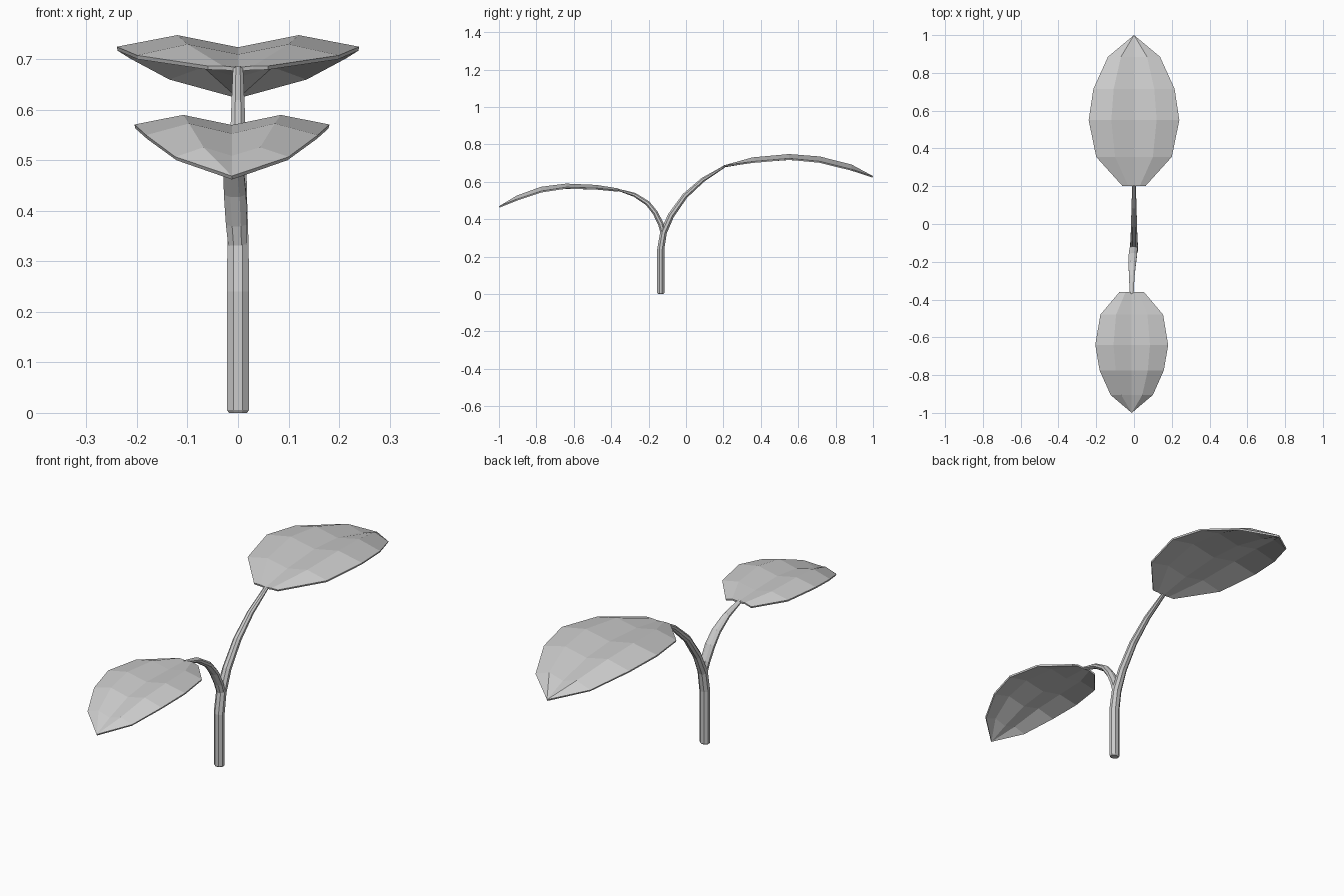
import bpy, bmesh, math
from mathutils import Vector

if "Cube" in bpy.data.objects:
    bpy.data.objects.remove(bpy.data.objects["Cube"])


def finish(name, bm):
    bmesh.ops.recalc_face_normals(bm, faces=bm.faces)
    me = bpy.data.meshes.new(name)
    bm.to_mesh(me)
    bm.free()
    ob = bpy.data.objects.new(name, me)
    bpy.context.collection.objects.link(ob)
    return ob


def tube(name, path, sides=8):
    """Tapered tube; path rows are (x, y, z, half width in x, half depth)."""
    bm = bmesh.new()
    pts = [Vector(p[:3]) for p in path]
    rings = []
    for i, (x, y, z, rx, rd) in enumerate(path):
        t = (pts[min(i + 1, len(pts) - 1)] - pts[max(i - 1, 0)]).normalized()
        if z < 0.25:
            t = Vector((0, 0, 1))
        depth = t.cross(Vector((1, 0, 0))).normalized()
        ring = []
        for k in range(sides):
            a = 2 * math.pi * (k + 0.5) / sides
            c, s = (f / math.cos(math.pi / sides) for f in (math.cos(a), math.sin(a)))
            ring.append(bm.verts.new(pts[i] + Vector((c * rx, 0, 0)) + depth * (s * rd)))
        rings.append(ring)
    for a, b in zip(rings, rings[1:]):
        for k in range(sides):
            n = (k + 1) % sides
            bm.faces.new((a[k], a[n], b[n], b[k]))
    bm.faces.new(rings[0])
    bm.faces.new(rings[-1])
    return finish(name, bm)


def leaf(name, x0, rows, tip):
    """Folded blade; rows are (y, half width, midrib z, ridge z, edge z)."""
    bm = bmesh.new()
    grid = []
    for y, w, mid, ridge, edge in rows:
        section = ((-1, edge), (-0.5, ridge), (0, mid), (0.5, ridge), (1, edge))
        grid.append([bm.verts.new((x0 + u * w, y, z)) for u, z in section])
    for a, b in zip(grid, grid[1:]):
        for k in range(4):
            bm.faces.new((a[k], a[k + 1], b[k + 1], b[k]))
    end = bm.verts.new((x0, *tip))
    for k in range(4):
        bm.faces.new((grid[-1][k], grid[-1][k + 1], end))
    ob = finish(name, bm)
    # thickness goes below the upper surface
    up = sum(p.normal.z for p in ob.data.polygons) > 0
    mod = ob.modifiers.new("thickness", "SOLIDIFY")
    mod.thickness = 0.008
    mod.offset = -1 if up else 1
    return ob


# main stem, curving back to the large leaf
tube("main_stem", [
    (0, -0.135, 0.000, 0.018, 0.015),
    (0, -0.135, 0.006, 0.022, 0.019),
    (0, -0.135, 0.240, 0.022, 0.019),
    (0, -0.120, 0.330, 0.021, 0.018),
    (0, -0.080, 0.420, 0.018, 0.017),
    (0, -0.005, 0.525, 0.016, 0.015),
    (0, 0.090, 0.610, 0.013, 0.012),
    (0, 0.205, 0.681, 0.010, 0.006),
])

# side branch, curving forward to the small leaf
tube("side_branch", [
    (0.000, -0.120, 0.320, 0.018, 0.014),
    (-0.003, -0.135, 0.375, 0.021, 0.015),
    (-0.006, -0.165, 0.435, 0.022, 0.014),
    (-0.009, -0.205, 0.485, 0.020, 0.013),
    (-0.012, -0.275, 0.530, 0.015, 0.011),
    (-0.012, -0.370, 0.559, 0.010, 0.005),
])

# leaves
leaf("large_leaf", 0, [
    (0.200, 0.060, 0.684, 0.687, 0.687),
    (0.355, 0.200, 0.710, 0.730, 0.708),
    (0.550, 0.240, 0.724, 0.748, 0.725),
    (0.715, 0.215, 0.712, 0.735, 0.709),
    (0.885, 0.138, 0.672, 0.692, 0.667),
], (1.0, 0.630))

leaf("small_leaf", -0.012, [
    (-0.360, 0.065, 0.561, 0.564, 0.554),
    (-0.480, 0.166, 0.566, 0.583, 0.566),
    (-0.640, 0.193, 0.570, 0.590, 0.571),
    (-0.775, 0.170, 0.553, 0.573, 0.550),
    (-0.905, 0.112, 0.509, 0.526, 0.507),
], (-1.0, 0.469))
